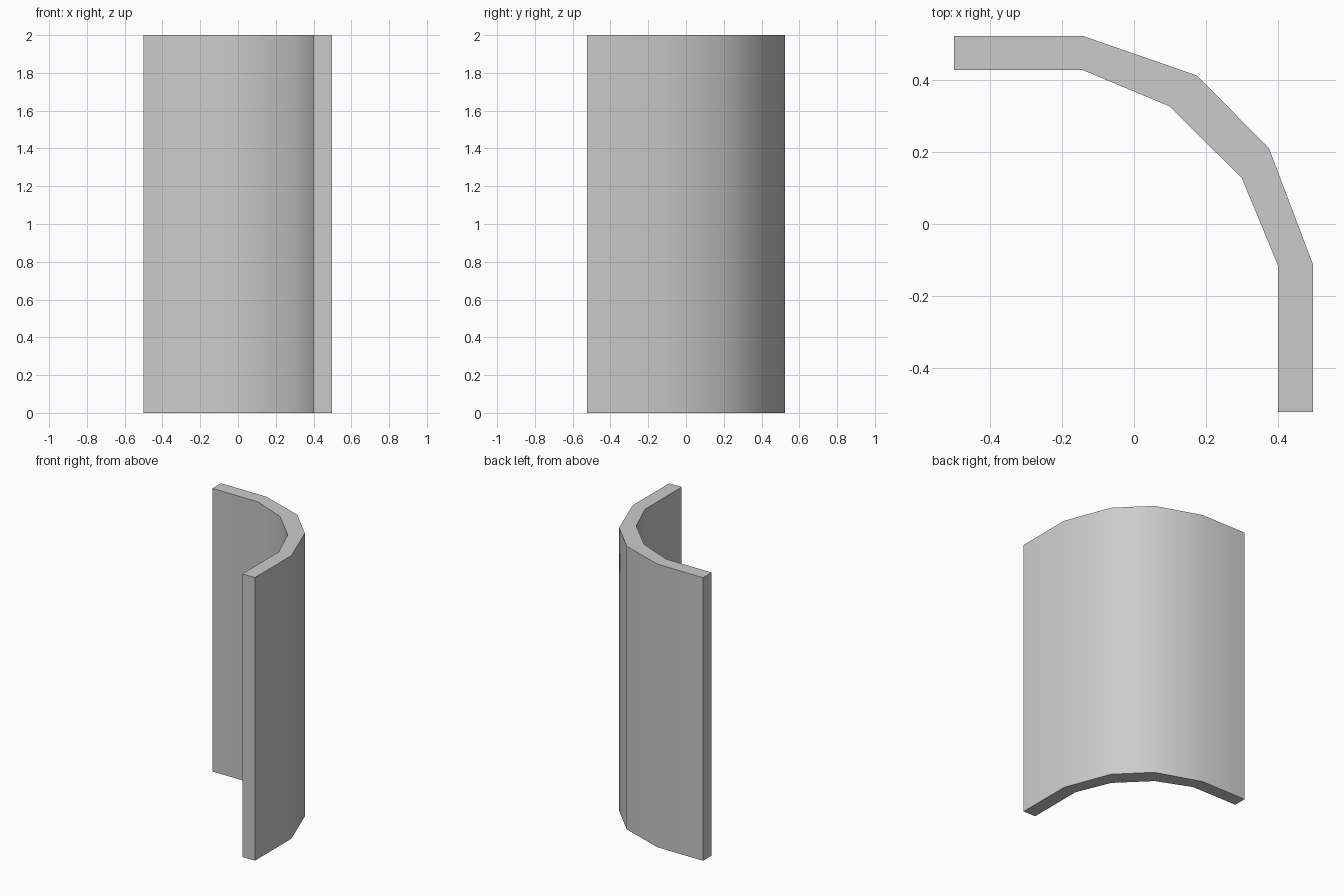
import bpy, bmesh, math

if "Cube" in bpy.data.objects:
    bpy.data.objects.remove(bpy.data.objects["Cube"])

HEIGHT = 2.0
# Matching outer and inner outline points, from the left end to the front end
OUTER = [(-0.5, 0.523), (-0.143, 0.523), (0.174, 0.413),
         (0.375, 0.211), (0.498, -0.114), (0.498, -0.523)]
INNER = [(-0.5, 0.428), (-0.143, 0.428), (0.099, 0.327),
         (0.300, 0.127), (0.400, -0.115), (0.400, -0.523)]

# Bottom of the curved wall as a strip of quads
bm = bmesh.new()
outer = [bm.verts.new((x, y, 0)) for x, y in OUTER]
inner = [bm.verts.new((x, y, 0)) for x, y in INNER]
for i in range(len(OUTER) - 1):
    bm.faces.new((outer[i], outer[i + 1], inner[i + 1], inner[i]))

# Raise the strip into a closed solid
top = bmesh.ops.extrude_face_region(bm, geom=bm.faces[:], use_keep_orig=True)["geom"]
bmesh.ops.translate(bm, vec=(0, 0, HEIGHT),
                    verts=[g for g in top if isinstance(g, bmesh.types.BMVert)])
bmesh.ops.recalc_face_normals(bm, faces=bm.faces[:])

mesh = bpy.data.meshes.new("curved_wall")
bm.to_mesh(mesh)
bm.free()
wall = bpy.data.objects.new("curved_wall", mesh)
bpy.context.collection.objects.link(wall)

# Smooth around the bend, sharp at the rims
bpy.context.view_layer.objects.active = wall
wall.select_set(True)
bpy.ops.object.shade_smooth_by_angle(angle=math.radians(35))
